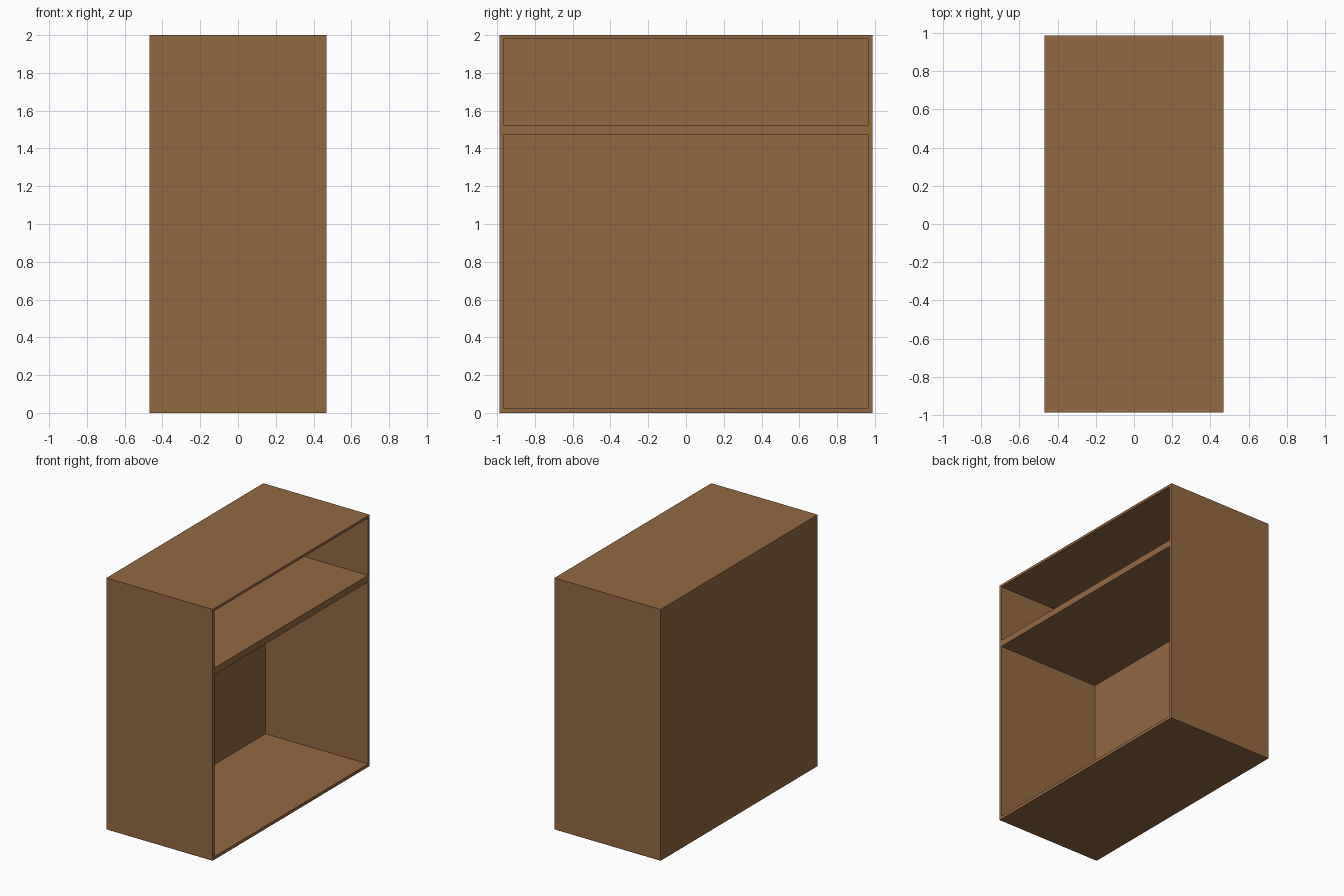
import bpy

if "Cube" in bpy.data.objects:
    bpy.data.objects.remove(bpy.data.objects["Cube"])

wood = bpy.data.materials.new("brown wood")
wood.diffuse_color = (0.296, 0.138, 0.053, 1)
wood.use_nodes = True
wood.node_tree.nodes["Principled BSDF"].inputs["Base Color"].default_value = wood.diffuse_color

# Outer half sizes, inner limits
X, Y, H = 0.468, 0.987, 2.0
YI, XB = 0.966, -0.434          # inner side faces, inner face of the back
Z0, S0, S1, Z1 = 0.024, 1.472, 1.525, 1.98


def box_faces(lo, hi):
    (a, b, c), (d, e, f) = lo, hi
    v = [(x, y, z) for z in (c, f) for y in (b, e) for x in (a, d)]
    quads = [(0, 2, 3, 1), (4, 5, 7, 6), (0, 1, 5, 4),
             (2, 6, 7, 3), (0, 4, 6, 2), (1, 3, 7, 5)]
    return v, quads


def box(name, lo, hi):
    mesh = bpy.data.meshes.new(name)
    verts, quads = box_faces(lo, hi)
    mesh.from_pydata(verts, [], quads)
    mesh.materials.append(wood)
    obj = bpy.data.objects.new(name, mesh)
    bpy.context.collection.objects.link(obj)
    return obj


# One solid carcass, hollowed from the open +x side
cabinet = box("cabinet_carcass", (-X, -Y, 0), (X, Y, H))
for name, z0, z1 in (("lower_opening_cutter", Z0, S0), ("upper_opening_cutter", S1, Z1)):
    cutter = box(name, (XB, -YI, z0), (X + 0.1, YI, z1))
    cutter.hide_render = True
    cutter.hide_viewport = False
    cutter.display_type = 'WIRE'
    cut = cabinet.modifiers.new(name, 'BOOLEAN')
    cut.operation = 'DIFFERENCE'
    cut.solver = 'EXACT'
    cut.object = cutter
